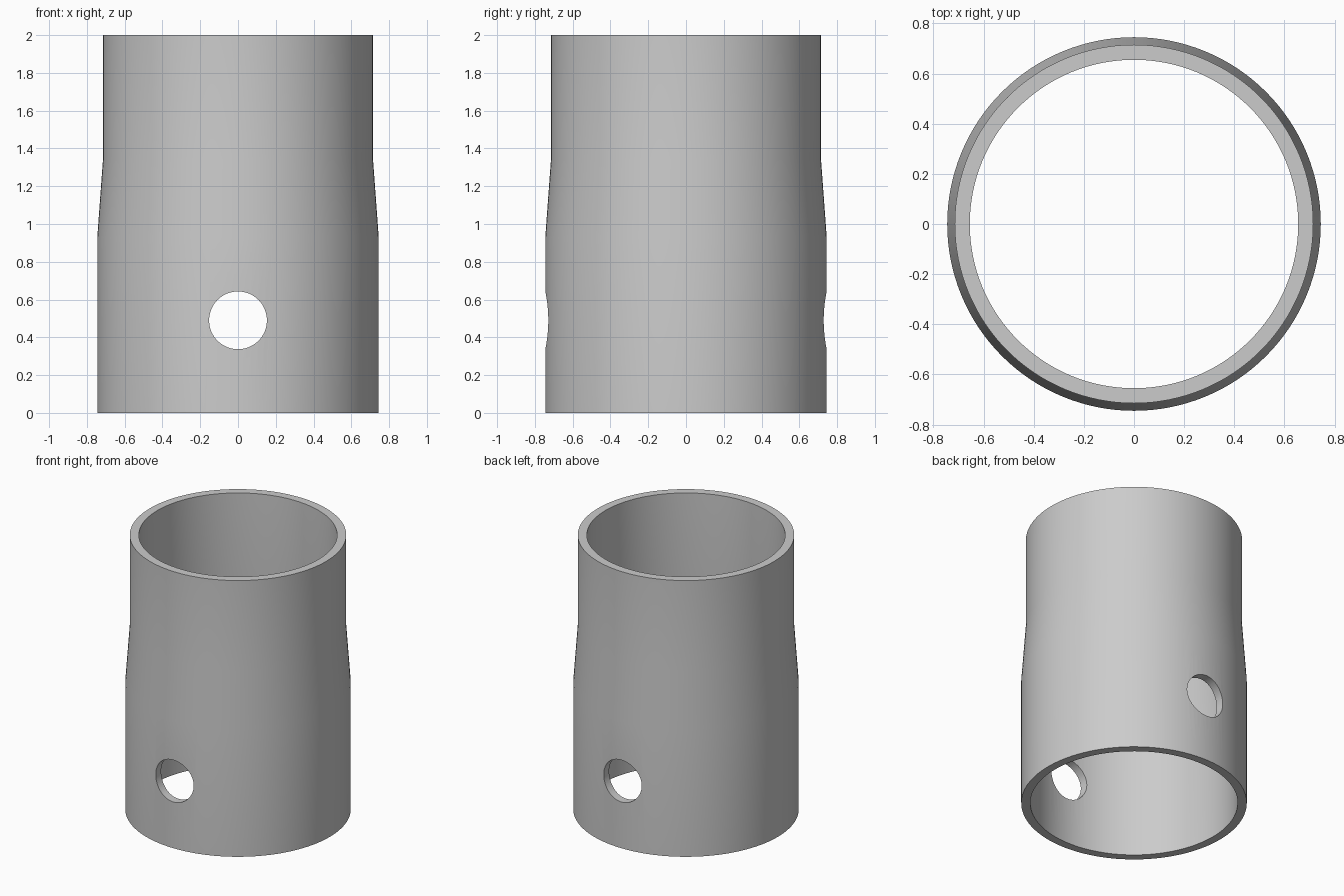
import bpy, bmesh, math
from mathutils import Matrix

if "Cube" in bpy.data.objects:
    bpy.data.objects.remove(bpy.data.objects["Cube"], do_unlink=True)

SEGMENTS = 128

# Plain grey metal
grey = bpy.data.materials.new("grey")
grey.use_nodes = True
colour = (0.6, 0.6, 0.6, 1)
grey.diffuse_color = colour
grey.node_tree.nodes["Principled BSDF"].inputs["Base Color"].default_value = colour


def make_object(name, bm):
    bmesh.ops.recalc_face_normals(bm, faces=bm.faces)
    mesh = bpy.data.meshes.new(name)
    bm.to_mesh(mesh)
    bm.free()
    mesh.materials.append(grey)
    obj = bpy.data.objects.new(name, mesh)
    bpy.context.collection.objects.link(obj)
    return obj


# Sleeve: closed wall profile (radius, height) turned around z
wall = 0.06
outer = [(0.745, 0), (0.745, 0.93), (0.715, 1.34), (0.715, 2)]
inner = [(r - wall, z) for r, z in reversed(outer)]
profile = outer + inner
bm = bmesh.new()
rings = []
for r, z in profile:
    ring = []
    for i in range(SEGMENTS):
        a = math.tau * i / SEGMENTS
        ring.append(bm.verts.new((r * math.cos(a), r * math.sin(a), z)))
    rings.append(ring)
for k, ring in enumerate(rings):
    following = rings[(k + 1) % len(rings)]
    for i in range(SEGMENTS):
        j = (i + 1) % SEGMENTS
        bm.faces.new((ring[i], ring[j], following[j], following[i]))
sleeve = make_object("sleeve", bm)

# Cross pin hole, front to back
bm = bmesh.new()
bmesh.ops.create_cone(bm, cap_ends=True, segments=64, radius1=0.153, radius2=0.153, depth=2,
                      matrix=Matrix.Translation((0, 0, 0.49)) @ Matrix.Rotation(math.pi / 2, 4, "X"))
cutter = make_object("pin_hole_cutter", bm)
cutter.hide_render = True

hole = sleeve.modifiers.new("pin_hole", "BOOLEAN")
hole.operation = "DIFFERENCE"
hole.solver = "EXACT"
hole.object = cutter

bpy.ops.object.select_all(action="DESELECT")
sleeve.select_set(True)
bpy.context.view_layer.objects.active = sleeve
bpy.ops.object.modifier_apply(modifier=hole.name)
bpy.data.objects.remove(cutter, do_unlink=True)

# Smooth walls with crisp rims
bpy.ops.object.shade_smooth_by_angle(angle=math.radians(30))
